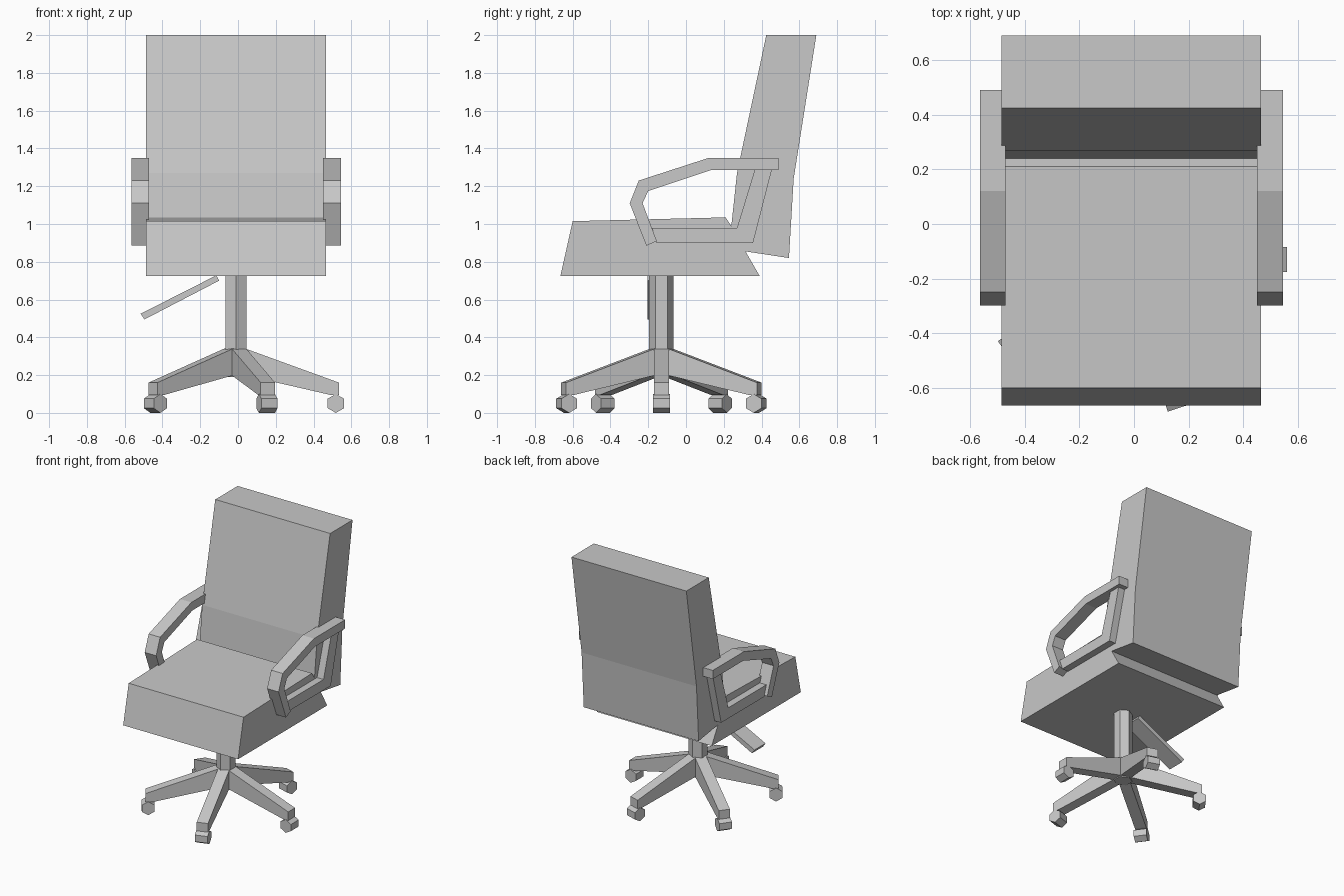
import bpy, bmesh, math
from mathutils import Matrix, Vector

cube = bpy.data.objects.get("Cube")
if cube:
    bpy.data.objects.remove(cube, do_unlink=True)

grey = bpy.data.materials.new("plain grey")
grey.use_nodes = True
colour = (0.58, 0.58, 0.58, 1)
grey.diffuse_color = colour
bsdf = next(n for n in grey.node_tree.nodes if n.type == 'BSDF_PRINCIPLED')
bsdf.inputs["Base Color"].default_value = colour

CX, CY = -0.01, -0.13          # chair mid-line and column centre


def prism(name, profile, lo, hi, axis="x", matrix=None):
    """Extrude a flat profile from lo to hi along x (y,z points) or y (x,z points)."""
    def place(p, d):
        return Vector((d, p[0], p[1]) if axis == "x" else (p[0], d, p[1]))
    bm = bmesh.new()
    face = bm.faces.new([bm.verts.new(place(p, lo)) for p in profile])
    ext = bmesh.ops.extrude_face_region(bm, geom=[face])
    verts = [v for v in ext["geom"] if isinstance(v, bmesh.types.BMVert)]
    shift = place((0, 0), hi - lo)
    bmesh.ops.translate(bm, verts=verts, vec=shift)
    if matrix:
        bm.transform(matrix)
    bmesh.ops.recalc_face_normals(bm, faces=bm.faces)
    mesh = bpy.data.meshes.new(name)
    bm.to_mesh(mesh)
    bm.free()
    mesh.materials.append(grey)
    obj = bpy.data.objects.new(name, mesh)
    bpy.context.scene.collection.objects.link(obj)
    return obj


def hexagon(radius, z=0):
    return [(radius * math.sin(k * math.pi / 3), z + radius * math.cos(k * math.pi / 3))
            for k in range(6)]


# Upholstery
half = 0.476
prism("seat", [(-0.665, 0.725), (0.39, 0.725), (0.315, 0.855), (0.24, 0.99),
               (0.21, 1.035), (-0.6, 1.015)], CX - half, CX + half)
prism("backrest", [(0.315, 0.855), (0.545, 0.82), (0.57, 1.24), (0.69, 2.0),
                   (0.425, 2.0), (0.27, 1.27), (0.24, 0.99)], CX - half, CX + half)

# Armrests: a wide bent rail, with a thinner bracket closing the loop
rail = [(0.49, 1.35), (0.12, 1.35), (-0.25, 1.23), (-0.298, 1.11), (-0.21, 0.885),
        (-0.155, 0.91), (-0.23, 1.11), (-0.2, 1.175), (0.13, 1.285), (0.49, 1.285)]
bracket = [(-0.155, 0.9), (0.355, 0.9), (0.455, 1.29), (0.365, 1.29),
           (0.27, 0.98), (-0.18, 0.98)]
for side, s in (("left", 1), ("right", -1)):
    prism(side + "_arm_rail", rail, CX + s * 0.46, CX + s * 0.555)
    prism(side + "_arm_bracket", bracket, CX + s * 0.465, CX + s * 0.53)

# Column, built upright by turning a hexagonal prism
prism("column", hexagon(0.065), 0.19, 0.73, "y",
      Matrix.Translation((CX, CY, 0)) @ Matrix.Rotation(math.pi / 2, 4, 'X'))

# Height lever
prism("height_lever", [(-0.115, 0.728), (-0.515, 0.525), (-0.495, 0.495), (-0.1, 0.7)],
      -0.205, -0.075, "y")

# Five legs with hexagonal casters
leg = [(0, 0.34), (0.05, 0.34), (0.545, 0.16), (0.545, 0.095), (0.5, 0.095), (0, 0.21)]
for i in range(5):
    turn = Matrix.Translation((CX, CY, 0)) @ Matrix.Rotation(math.radians(72 * i), 4, 'Z')
    prism(f"leg_{i + 1}", leg, -0.04, 0.04, "y", turn)
    prism(f"caster_{i + 1}", hexagon(0.05, 0.05), -0.045, 0.045, "y",
          turn @ Matrix.Translation((0.528, 0, 0)))
